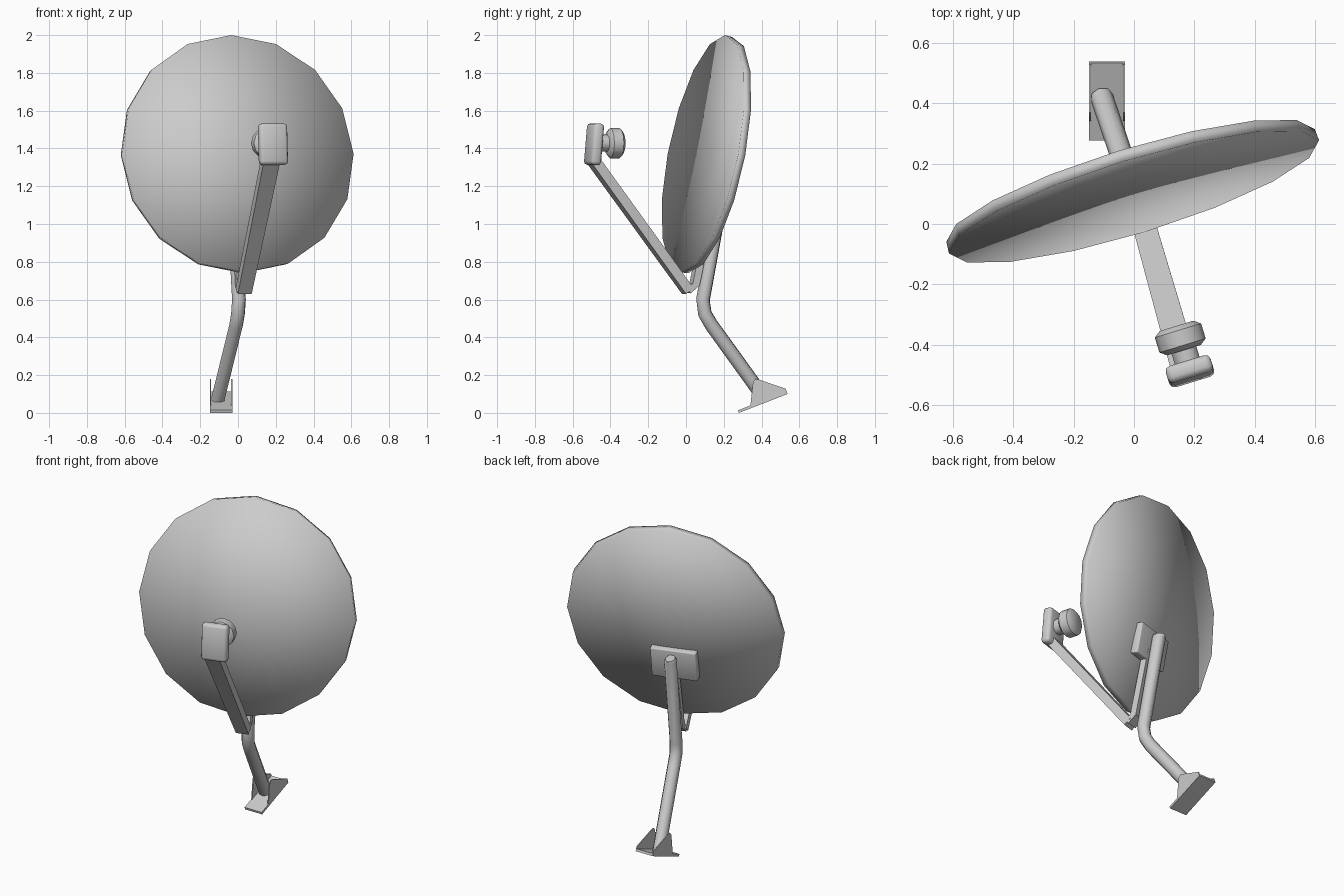
import bpy, bmesh, math
from mathutils import Vector, Matrix

if "Cube" in bpy.data.objects:
    bpy.data.objects.remove(bpy.data.objects["Cube"])

YAW, TILT = math.radians(17), math.radians(11)
grey = bpy.data.materials.new("plain_grey")
grey.diffuse_color = (0.6, 0.6, 0.6, 1)
grey.use_nodes = True
grey.node_tree.nodes["Principled BSDF"].inputs["Base Color"].default_value = grey.diffuse_color
AIM = Matrix.Rotation(YAW, 4, 'Z')
DISH = Matrix.Translation((0, 0.09, 1.372)) @ AIM @ Matrix.Rotation(-TILT, 4, 'X')


def finish(name, bm, matrix=Matrix(), angle=50):
    bm.transform(matrix)
    bmesh.ops.recalc_face_normals(bm, faces=bm.faces)
    mesh = bpy.data.meshes.new(name)
    bm.to_mesh(mesh)
    bm.free()
    mesh.materials.append(grey)
    ob = bpy.data.objects.new(name, mesh)
    bpy.context.collection.objects.link(ob)
    bpy.ops.object.select_all(action='DESELECT')
    ob.select_set(True)
    bpy.context.view_layer.objects.active = ob
    bpy.ops.object.shade_smooth_by_angle(angle=math.radians(angle))
    return ob


def loft(name, rings, matrix=Matrix(), angle=50):
    """Skin a row of equal-sized rings; one-point rings become tips."""
    bm = bmesh.new()
    rows = [[bm.verts.new(p) for p in r] for r in rings]
    for a, b in zip(rows, rows[1:]):
        n = max(len(a), len(b))
        for i in range(n):
            j = (i + 1) % n
            quad = [a[i % len(a)], a[j % len(a)], b[j % len(b)], b[i % len(b)]]
            bm.faces.new(list(dict.fromkeys(quad)))
    for r in (rows[0], rows[-1]):
        if len(r) > 2:
            bm.faces.new(r)
    return finish(name, bm, matrix, angle)


def disc_ring(radius, y, n):
    if radius == 0:
        return [(0, y, 0)]
    return [(radius * math.sin(2 * math.pi * i / n), y,
             radius * math.cos(2 * math.pi * i / n)) for i in range(n)]


def lathe(name, profile, n, matrix, angle=50):
    return loft(name, [disc_ring(r, y, n) for r, y in profile], matrix, angle)


def tube(name, path, section, angle=50):
    """Sweep a section (side, up offsets) along a path; scale is a 4th value."""
    pts = [Vector(p[:3]) for p in path]
    side = Vector((math.cos(YAW), math.sin(YAW), 0))
    rings = []
    for i, p in enumerate(pts):
        d = (pts[min(i + 1, len(pts) - 1)] - pts[max(i - 1, 0)]).normalized()
        s = (side - d * side.dot(d)).normalized()
        u = d.cross(s)
        k = path[i][3]
        rings.append([p + s * a * k + u * b for a, b in section])
    return loft(name, rings, angle=angle)


def box(name, size, matrix, bevel=0.0):
    bm = bmesh.new()
    bmesh.ops.create_cube(bm, size=1)
    bmesh.ops.scale(bm, vec=size, verts=bm.verts)
    if bevel:
        bmesh.ops.bevel(bm, geom=bm.edges[:], offset=bevel, segments=2,
                        profile=0.5, affect='EDGES')
    return finish(name, bm, matrix)


# Shallow reflector with a thin rim
lathe("dish", [(0, 0.05), (0.64, 0), (0.637, 0.04), (0, 0.09)], 16, DISH, 180)

# Plate on the back of the dish
box("back_plate", (0.27, 0.05, 0.19),
    DISH @ Matrix.Translation((0, 0.085, -0.25)), 0.006)

# Bent support post
round8 = [(0.038 * math.cos(math.pi * i / 4), 0.038 * math.sin(math.pi * i / 4))
          for i in range(8)]
tube("post", [(-0.107, 0.42, 0.07, 1), (-0.01, 0.135, 0.465, 1),
              (0.0, 0.1, 0.525, 1), (0.005, 0.09, 0.6, 1),
              (-0.025, 0.19, 1.15, 1), (-0.026, 0.192, 1.165, 0.7)], round8)

# Feed arm and the strut joining it to the back plate
flat = [(-0.038, -0.026), (0.038, -0.026), (0.038, 0.026), (-0.038, 0.026)]
tube("feed_arm", [(0.03, 0.01, 0.645, 1), (0.172, -0.49, 1.335, 1.2)], flat, 30)
thin = [(a, b * 0.75) for a, b in flat]
tube("arm_strut", [(0.032, 0.005, 0.65, 0.95), (0.022, 0.045, 0.68, 0.85),
                   (0.0, 0.13, 1.09, 0.8)], thin, 30)

# Feed head: upright holder, neck and round horn
box("feed_holder", (0.155, 0.058, 0.22),
    Matrix.Translation((0.185, -0.487, 1.422)) @ AIM
    @ Matrix.Rotation(math.radians(-5), 4, 'X'), 0.018)
HEAD = Matrix.Translation((0.153, -0.377, 1.428)) @ AIM
lathe("feed_neck", [(0.045, -0.11), (0.045, -0.03)], 10, HEAD)
lathe("feed_horn", [(0.058, -0.042), (0.08, -0.026), (0.08, 0.026), (0.058, 0.042)],
      12, HEAD)

# Foot bracket: slanted base and two side flanges
def slab(name, outline, x0, x1):
    loft(name, [[(x, y, z) for y, z in outline] for x in (x0, x1)], angle=20)

slab("foot_base", [(0.28, 0.0), (0.538, 0.1), (0.533, 0.114), (0.276, 0.014)],
     -0.148, -0.03)
flange = [(0.34, 0.03), (0.355, 0.165), (0.368, 0.18), (0.39, 0.175),
          (0.528, 0.128), (0.535, 0.105)]
for name, x in (("foot_flange_left", -0.148), ("foot_flange_right", -0.036)):
    slab(name, flange, x, x + 0.006)
